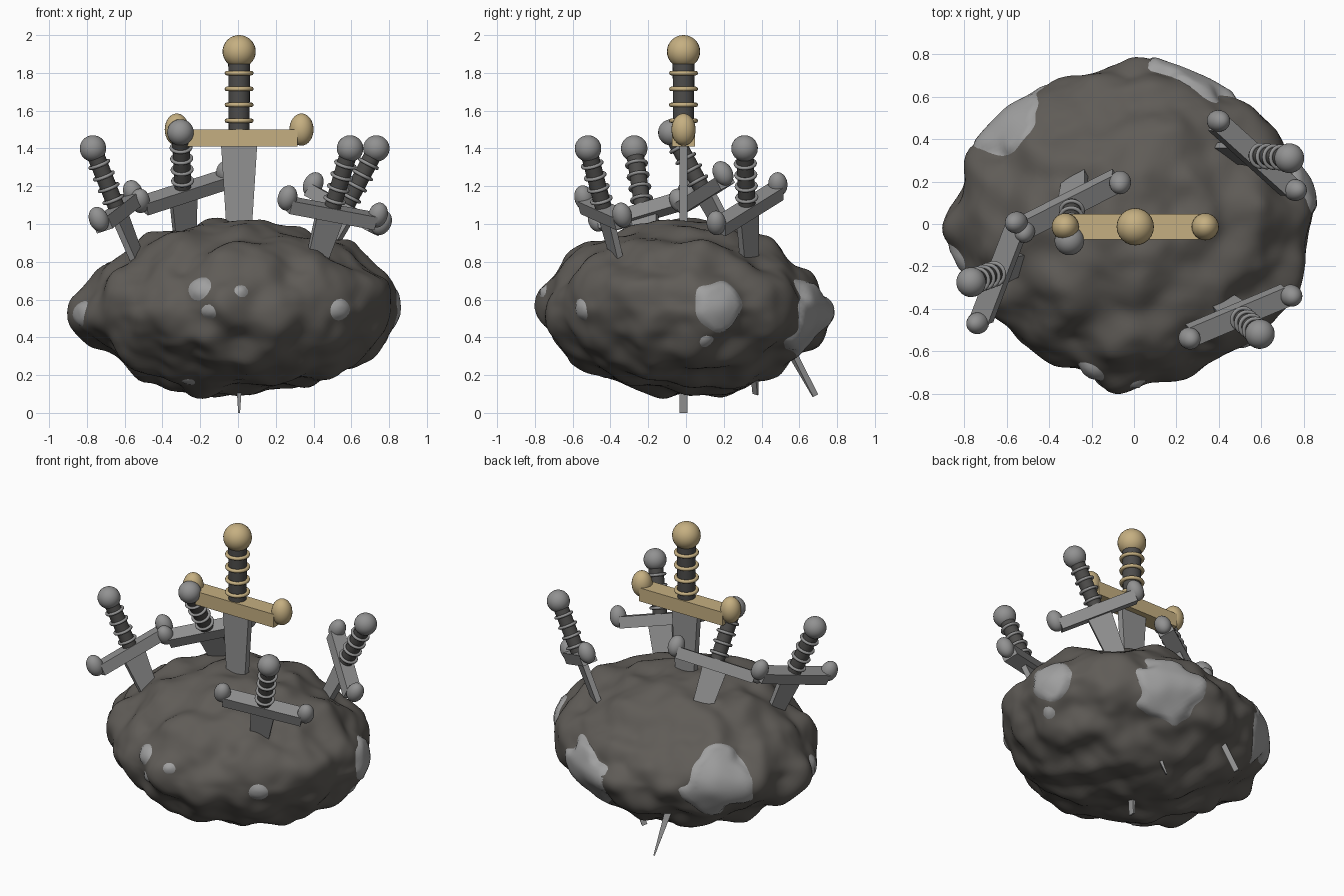
import bpy, bmesh
from mathutils import Matrix, Vector, noise

cube = bpy.data.objects.get("Cube")
if cube:
    bpy.data.objects.remove(cube, do_unlink=True)


def material(name, r, g, b):
    m = bpy.data.materials.new(name)
    m.use_nodes = True
    m.diffuse_color = (r, g, b, 1)
    m.node_tree.nodes["Principled BSDF"].inputs["Base Color"].default_value = (r, g, b, 1)
    return m


ROCK = material("dark rock", .115, .106, .095)
PALE = material("pale stone", .35, .35, .35)
STEEL = material("steel", .285, .285, .285)
GOLD = material("gold", .56, .43, .22)
LEATHER = material("dark leather", .075, .073, .07)


def finish(name, bm, mat, matrix=Matrix(), smooth=True):
    mesh = bpy.data.meshes.new(name)
    for f in bm.faces:
        f.smooth = smooth and len(f.verts) <= 4
    bm.to_mesh(mesh)
    bm.free()
    mesh.materials.append(mat)
    obj = bpy.data.objects.new(name, mesh)
    bpy.context.collection.objects.link(obj)
    obj.matrix_world = matrix


# Boulder: a lumpy, slightly pointed ellipsoid
CENTRE = Vector((0, 0, .555))
RADII = Vector((.86, .77, .465))
POWER = 1.78


def on_boulder(direction):
    """Point and outward normal of the plain boulder shape along a direction."""
    unit = Vector([d / r for d, r in zip(direction, RADII)])
    unit /= sum(abs(u) ** POWER for u in unit) ** (1 / POWER)
    normal = Vector([(1 if u > 0 else -1) * abs(u) ** (POWER - 1) / r
                     for u, r in zip(unit, RADII)]).normalized()
    return CENTRE + Vector([u * r for u, r in zip(unit, RADII)]), normal


def spots(rows):
    return [(on_boulder(Vector(r[:3]) - CENTRE)[0], *r[3:]) for r in rows]


# Pale patches: position and radius
PATCHES = spots([
    (-.59, .50, .60, .22), (.28, .72, .48, .23), (.85, .20, .56, .14),
    (-.80, -.15, .54, .07), (.54, -.56, .54, .06), (-.21, -.72, .66, .06),
    (.02, -.75, .64, .036), (-.16, -.74, .53, .045), (.85, .12, .37, .04),
    (-.30, -.35, .12, .04)])

# Broad swells and hollows: position, radius and height
SWELLS = spots([
    (-.1, .62, .80, .40, -.065), (-.57, -.2, .84, .20, -.035), (.45, -.4, .82, .22, .03),
    (-.42, .1, .93, .20, .025), (.75, 0, .76, .25, .02), (0, -.7, .70, .30, .025),
    (-.87, 0, .55, .25, .025), (-.66, .45, .52, .25, .03), (.05, .77, .55, .15, .02)])


def build_boulder(name, mat, patches_only):
    bm = bmesh.new()
    bmesh.ops.create_icosphere(bm, subdivisions=6, radius=1)
    outside = []
    for v in bm.verts:
        base, normal = on_boulder(Vector([c * r for c, r in zip(v.co, RADII)]))
        wobble = 1 + .33 * noise.noise(base * 8)
        inside = max(r * wobble - (base - c).length for c, r in PATCHES)
        calm = 1 - .6 * min(max(inside / .05, 0), 1)
        swell = sum(h * max(0, 1 - ((base - c).length / r) ** 2) ** 2 for c, r, h in SWELLS)
        push = swell + calm * (.062 * noise.noise(base * 5.2) + .008 * noise.noise(base * 12))
        if patches_only:
            push += min(max(inside * .5, -.02), .015)
            if inside < -.04:
                outside.append(v)
        v.co = base + normal * push
    bmesh.ops.delete(bm, geom=outside, context='VERTS')
    finish(name, bm, mat)


def ball(bm, location, size):
    bmesh.ops.create_uvsphere(
        bm, u_segments=24, v_segments=16, radius=1,
        matrix=Matrix.Translation(location) @ Matrix.Diagonal((*size, 1)))


# Sword: origin at the guard, grip along +z, guard along x
def build_sword(name, matrix, metal, blade_length):
    bm = bmesh.new()
    bmesh.ops.create_cube(bm, size=1)
    for v in bm.verts:
        top = v.co.z > 0
        half = .098 if top else .005
        v.co = Vector((half if v.co.x > 0 else -half, v.co.y * .042,
                       0 if top else -blade_length))
    finish(name + "_blade", bm, STEEL, matrix, False)

    bm = bmesh.new()
    bmesh.ops.create_cube(bm, size=1, matrix=Matrix.Diagonal((.62, .12, .09, 1)))
    finish(name + "_guard", bm, metal, matrix, False)

    bm = bmesh.new()
    for side in (-1, 1):
        ball(bm, (side * .33, 0, .045), (.064, .064, .085))
    finish(name + "_guard_ends", bm, metal, matrix)

    bm = bmesh.new()
    bmesh.ops.create_cone(bm, cap_ends=True, segments=24, radius1=.055, radius2=.058,
                          depth=.4, matrix=Matrix.Translation((0, 0, .23)))
    finish(name + "_grip", bm, LEATHER, matrix)

    bm = bmesh.new()
    ball(bm, (0, 0, .458), (.088, .088, .087))
    finish(name + "_pommel", bm, metal, matrix)

    for i in range(4):
        bpy.ops.mesh.primitive_torus_add(major_segments=28, minor_segments=8,
                                         major_radius=.065, minor_radius=.012)
        ring = bpy.context.object
        ring.name = f"{name}_ring_{i + 1}"
        ring.data.materials.append(metal)
        ring.data.polygons.foreach_set("use_smooth", [True] * len(ring.data.polygons))
        ring.matrix_world = matrix @ Matrix.Translation((0, 0, .092 + .084 * i))


# Place a sword from its two guard ends and its pommel
def pose(end_a, end_b, pommel, scale=.8):
    a, b, top = Vector(end_a), Vector(end_b), Vector(pommel)
    middle = (a + b) / 2
    x = (b - a).normalized()
    z = top - middle
    z = (z - x * z.dot(x)).normalized()
    rotation = Matrix((x, z.cross(x), z)).transposed().to_4x4()
    origin = top - z * .465 * scale
    return Matrix.Translation(origin) @ rotation @ Matrix.Scale(scale, 4)


build_boulder("boulder", ROCK, False)
build_boulder("pale_patches", PALE, True)
build_sword("gold_sword", Matrix.Translation((.006, -.013, 1.455)), GOLD, 1.455)
build_sword("right_sword", pose((-.74, -.47, 1.03), (-.56, 0, 1.17), (-.77, -.275, 1.405)),
            STEEL, 1.18)
build_sword("back_sword", pose((-.50, -.02, 1.12), (-.065, .20, 1.26), (-.305, -.08, 1.49)),
            STEEL, 1.53)
build_sword("front_left_sword", pose((.27, -.53, 1.12), (.745, -.33, 1.03), (.595, -.52, 1.405)),
            STEEL, 1.18)
build_sword("back_left_sword", pose((.40, .485, 1.21), (.755, .165, 1.01), (.735, .31, 1.405)),
            STEEL, 1.38)
